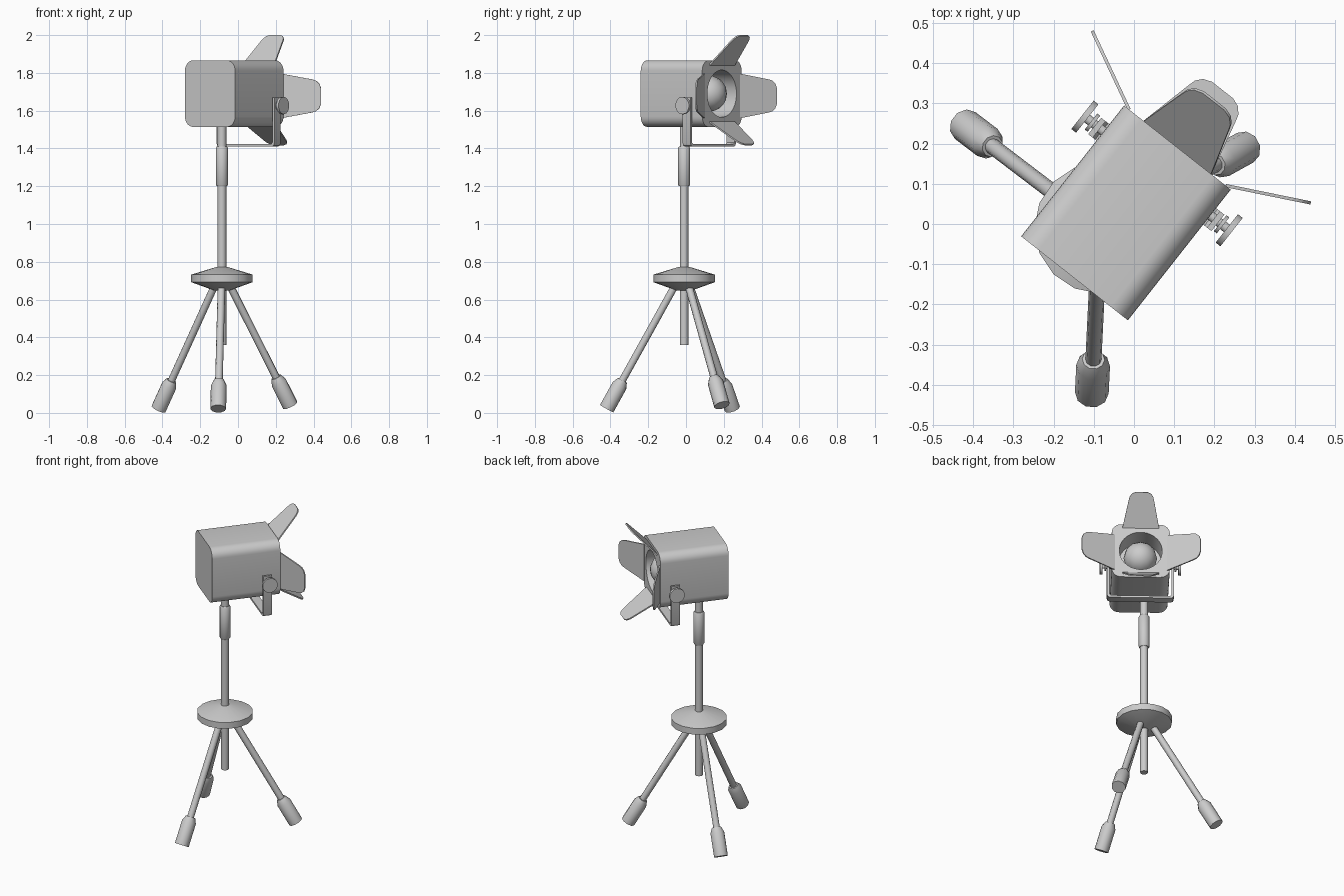
import bpy, bmesh
from math import sin, cos, pi, radians
from mathutils import Matrix, Vector

if "Cube" in bpy.data.objects:
    bpy.data.objects.remove(bpy.data.objects["Cube"])


def finish(name, bm, mat):
    bmesh.ops.recalc_face_normals(bm, faces=bm.faces)
    me = bpy.data.meshes.new(name)
    bm.to_mesh(me)
    bm.free()
    me.transform(mat)
    if mat.determinant() < 0:
        me.flip_normals()
    me.shade_smooth()
    me.set_sharp_from_angle(angle=radians(40))
    ob = bpy.data.objects.new(name, me)
    bpy.context.collection.objects.link(ob)
    return ob


def skin(name, rings, mat):
    """Join equal-length rings with quads and cap both ends."""
    bm = bmesh.new()
    rows = [[bm.verts.new(p) for p in ring] for ring in rings]
    for a, b in zip(rows, rows[1:]):
        n = len(a)
        for i in range(n):
            j = (i + 1) % n
            bm.faces.new((a[i], a[j], b[j], b[i]))
    bm.faces.new(rows[0])
    bm.faces.new(rows[-1])
    return finish(name, bm, mat)


def lathe(name, profile, mat, n=12):
    """Turn (radius, height) points about local z."""
    rings = [[(r * cos(2 * pi * i / n), r * sin(2 * pi * i / n), z) for i in range(n)]
             for r, z in profile]
    return skin(name, rings, mat)


def slab(name, outline, thick, mat):
    """Flat outline in local xy, thickened along z."""
    return skin(name, [[(x, y, s * thick / 2) for x, y in outline] for s in (-1, 1)], mat)


def axes(u, v, n, o):
    m = Matrix((u, v, n)).transposed().to_4x4()
    m.translation = o
    return m


def along(a, b):
    return Matrix.Translation(a) @ (b - a).to_track_quat('Z', 'Y').to_matrix().to_4x4()


# --- stand ---
PX, PY = -0.085, -0.01
POLE = Matrix.Translation((PX, PY, 0))
lathe("pole", [(0.023, 0.36), (0.023, 1.53)], POLE)
lathe("pole_sleeve", [(0.027, 1.2), (0.032, 1.207), (0.032, 1.403), (0.027, 1.41)], POLE)
lathe("stand_hub", [(0.04, 0.648), (0.163, 0.692), (0.163, 0.732), (0.028, 0.773)], POLE, 16)

# --- three legs with rubber feet ---
feet = {"left": (-0.42, 0.245, 0.022), "front": (-0.105, -0.42, 0.022), "right": (0.277, 0.19, 0.04)}
for side, f in feet.items():
    foot = Vector(f)
    out = Vector((f[0] - PX, f[1] - PY, 0)).normalized()
    top = Vector((PX, PY, 0.68)) + out * 0.045
    m = along(foot, top)
    lathe(side + "_leg", [(0.02, 0.1), (0.02, (top - foot).length)], m, 10)
    lathe(side + "_foot", [(0.042, 0), (0.042, 0.14), (0.028, 0.172)], m, 10)

# --- lamp head: local x across, y towards the lens ---
HEAD = Matrix.Translation((-0.02, 0.0275, 1.69)) @ Matrix.Rotation(radians(-38.2), 4, 'Z')
K = 8
HW, HH, HL, CR = 0.169, 0.176, 0.207, 0.055


def rounded_ring(y):
    pts = []
    for k, (sx, sz) in enumerate(((1, 1), (-1, 1), (-1, -1), (1, -1))):
        for i in range(K):
            a = (k + i / (K - 1)) * pi / 2
            pts.append((sx * (HW - CR) + CR * cos(a), y, sz * (HH - CR) + CR * sin(a)))
    return pts


def round_ring(r, y):
    return [(r * cos((i + 0.5) * pi / (2 * K)), y, r * sin((i + 0.5) * pi / (2 * K)))
            for i in range(4 * K)]


skin("lamp_housing", [rounded_ring(-HL), rounded_ring(HL), round_ring(0.125, HL),
                      round_ring(0.125, HL - 0.14)], HEAD)

# --- bulb in the opening ---
bm = bmesh.new()
bmesh.ops.create_uvsphere(bm, u_segments=12, v_segments=8, radius=0.098)
finish("bulb", bm, HEAD @ Matrix.Translation((0, HL - 0.09, 0)) @ Matrix.Rotation(pi / 2, 4, 'X'))


# --- barn doors ---
def door(name, base, tip, hinge, end):
    half = [(base, 0), (tip, 0.165), (tip * 0.93, 0.187), (tip * 0.75, 0.206), (tip * 0.45, 0.216)]
    outline = half + [(-x, y) for x, y in reversed(half)]
    o = Vector(hinge)
    v = (Vector(end) - o).normalized()
    u = Vector((1, 0, 0)) if abs(v.x) < 0.01 else Vector((0, 0, 1))
    slab(name, outline, 0.008, HEAD @ axes(u, v, u.cross(v), o))


door("top_door", 0.107, 0.074, (0, HL, 0.152), (0, 0.356, 0.31))
door("bottom_door", 0.107, 0.074, (0, HL, -0.15), (0, 0.384, -0.268))
for side, s in (("left", -1), ("right", 1)):
    door(side + "_door", 0.118, 0.088, (s * 0.153, HL, -0.012), (s * 0.348, 0.305, -0.012))

# --- U-shaped yoke ---
outer = [(0.195, -0.02), (0.195, -0.262), (0.19, -0.275), (0.177, -0.28)]
inner = [(0.181, -0.02), (0.181, -0.258), (0.173, -0.267)]
flip = lambda pts: [(-x, z) for x, z in reversed(pts)]
slab("yoke", outer + flip(outer) + [(-x, z) for x, z in inner] + inner[::-1], 0.052,
     HEAD @ axes((1, 0, 0), (0, 0, 1), (0, -1, 0), (0, 0.122, 0)))

# --- tightening knobs ---
for side, s in (("left", -1), ("right", 1)):
    m = HEAD @ Matrix.Translation((0, 0.125, -0.063)) @ Matrix.Rotation(s * pi / 2, 4, 'Y')
    lathe(side + "_knob", [(0.012, 0.16), (0.012, 0.2), (0.026, 0.2), (0.026, 0.209), (0.012, 0.209),
                           (0.012, 0.221), (0.046, 0.221), (0.046, 0.236)], m, 14)
